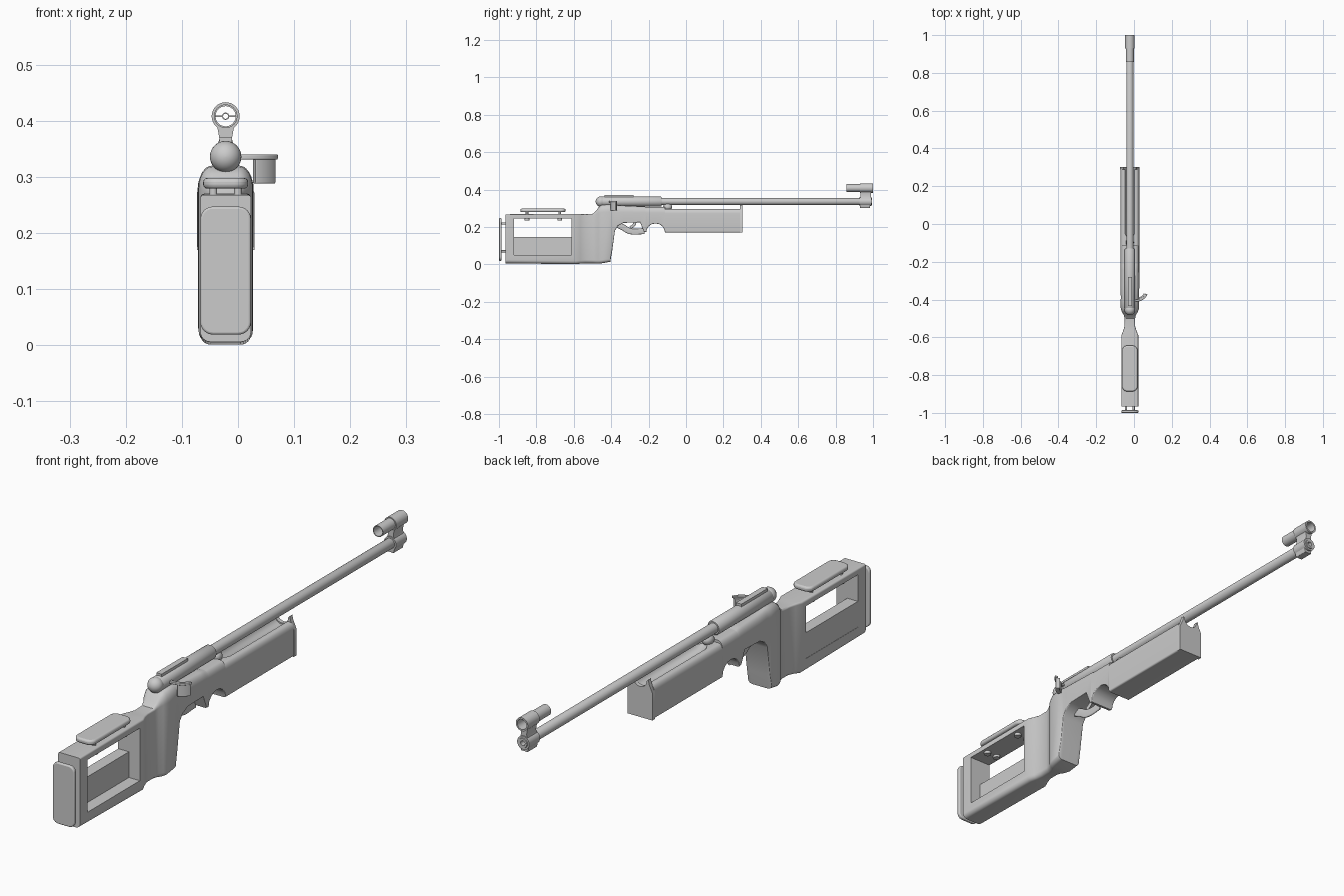
import bpy, bmesh
from math import sin, cos, pi, radians

if "Cube" in bpy.data.objects:
    bpy.data.objects.remove(bpy.data.objects["Cube"], do_unlink=True)

CX = -0.022      # centre plane of the body
BORE = 0.336     # height of the barrel axis
SIGHT = 0.408    # height of the front sight axis


def finish(obj):
    bpy.ops.object.select_all(action='DESELECT')
    obj.select_set(True)
    bpy.context.view_layer.objects.active = obj
    bpy.ops.object.shade_smooth_by_angle(angle=radians(35))


def loft(name, rings, loop=False, shade=True):
    """Skin a list of equal rings; cap the ends unless the rings form a loop."""
    bm = bmesh.new()
    rows = [[bm.verts.new(p) for p in ring] for ring in rings]
    pairs = list(zip(rows, rows[1:]))
    if loop:
        pairs.append((rows[-1], rows[0]))
    else:
        bm.faces.new(rows[0])
        bm.faces.new(rows[-1])
    for a, b in pairs:
        for i in range(len(a)):
            bm.faces.new((a[i - 1], a[i], b[i], b[i - 1]))
    bmesh.ops.recalc_face_normals(bm, faces=bm.faces)
    mesh = bpy.data.meshes.new(name)
    bm.to_mesh(mesh)
    bm.free()
    obj = bpy.data.objects.new(name, mesh)
    bpy.context.collection.objects.link(obj)
    if shade:
        finish(obj)
    return obj


def prism(name, outline, start, end, axis='y', shade=True):
    """Extrude a 2D outline along y or z."""
    if axis == 'y':
        rings = [[(u, t, v) for u, v in outline] for t in (start, end)]
    else:
        rings = [[(u, v, t) for u, v in outline] for t in (start, end)]
    return loft(name, rings, shade=shade)


def box(name, x, y, z, shade=True):
    return prism(name, [(x[0], z[0]), (x[1], z[0]), (x[1], z[1]), (x[0], z[1])], *y, shade=shade)


def arc(cu, cv, ru, rv, start, end, seg=6):
    """Points of an elliptical arc, angles in quarter turns."""
    angles = [(start + (end - start) * i / seg) * pi / 2 for i in range(seg + 1)]
    return [(cu + ru * cos(t), cv + rv * sin(t)) for t in angles]


def circle(cu, cv, r, n=24):
    return arc(cu, cv, r, r, 0, 4, n)[:-1]


def rounded(cu, cv, hu, hv, r):
    signs = [(1, 1), (-1, 1), (-1, -1), (1, -1)]
    return [p for q, (su, sv) in enumerate(signs)
            for p in arc(cu + su * (hu - r), cv + sv * (hv - r), r, r, q, q + 1)]


def lathe(name, profile, z, x=CX, loop=False, shade=True):
    """Revolve (y, radius) pairs about an axis along y."""
    rings = [[(u, y, v) for u, v in circle(x, z, r, 32)] for y, r in profile]
    return loft(name, rings, loop, shade)


def tube(name, start, end, outer, inner, z):
    return lathe(name, [(start, inner), (start, outer), (end, outer), (end, inner)], z, loop=True)


def ball(name, y, z, ry, rz):
    lathe(name, arc(y, 0, ry, rz, 1.98, 0.02, 16), z)


def soften(obj, width):
    mod = obj.modifiers.new("soft_edges", 'BEVEL')
    mod.width, mod.segments = width, 3
    mod.limit_method, mod.angle_limit = 'ANGLE', radians(40)


def cut(obj, cutter):
    mod = obj.modifiers.new("cut", 'BOOLEAN')
    mod.operation, mod.solver, mod.object = 'DIFFERENCE', 'EXACT', cutter
    graph = bpy.context.evaluated_depsgraph_get()
    mesh = bpy.data.meshes.new_from_object(obj.evaluated_get(graph))
    obj.modifiers.clear()
    obj.data = mesh
    bpy.data.objects.remove(cutter, do_unlink=True)
    finish(obj)


def section(y, hw, bottom, top):
    """Body cross-section: round lower corners, shoulders that grow with height."""
    r = .018 - .07 * bottom
    rise = max(top - .268, 0)
    cx, cz = .006 + .36 * rise, .006 + .65 * rise
    half = (arc(hw - r, bottom + r, r, r, -1, 0)
            + arc(hw - cx, top - cz, cx, cz, 0, 1))
    return ([(CX + u, y, v) for u, v in half] + [(CX - u, y, v) for u, v in reversed(half)])


# Stock: butt, pinched wrist, grip and action bed in one skin
stations = [
    (-.965, .045, .006, .268), (-.59, .045, .001, .27), (-.565, .035, .004, .269),
    (-.54, .028, .006, .268), (-.5, .028, .006, .27), (-.482, .032, .005, .285),
    (-.468, .041, .005, .305), (-.45, .048, .006, .318), (-.405, .049, .014, .32),
    (-.395, .048, .07, .32), (-.38, .048, .18, .318), (-.365, .049, .205, .316),
    (-.335, .05, .222, .314), (-.245, .05, .225, .31), (-.225, .05, .174, .31)]
# Finger arch ahead of the trigger guard
stations += [(y, .05, z, .306) for y, z in arc(-.163, .172, .05, .047, 2, 0, 8)]
stock = loft("stock", [section(*s) for s in stations], shade=False)
cut(stock, box("window_cutter", (-.2, .2), (-.92, -.612), (.05, .246), False))
box("window_panel", (CX - .044, CX), (-.922, -.61), (.045, .146))

# Fore-end with a barrel channel and a forked end plate
forend = loft("forend", [section(y, .05, .171, .296) for y in (-.113, .29)], shade=False)
cut(forend, lathe("channel_cutter", [(-.09, .01), (-.05, .027), (.4, .027)], .306, shade=False))
side = [(.034, .318), (.038, .3), (.051, .272), (.051, .17)]
prism("forend_end_plate", [(CX - u, v) for u, v in side]
      + [(CX + u, v) for u, v in reversed(side)]
      + arc(CX, .312, .028, .028, 0, -2, 16), .288, .303)

# Butt plate on two pairs of rods
soften(prism("butt_plate", rounded(CX, .133, .045, .114, .022), -1, -.986), .004)
for z in (.07, .218):
    for x in (CX - .02, CX + .02):
        lathe("butt_rod", [(-.988, .006), (-.95, .006)], z, x)

# Cheek rest on posts with lock nuts
soften(prism("cheek_rest", rounded(CX, -.765, .04, .121, .025), .279, .298, 'z'), .007)
for y in (-.85, -.675):
    for x in (CX - .022, CX + .022):
        prism("cheek_post", circle(x, y, .007), .24, .285, 'z')
        prism("cheek_nut", circle(x, y, .013), .236, .247, 'z')


# Trigger guard and trigger
def ribbon(name, path, hw, depth):
    curve = bpy.data.curves.new(name, 'CURVE')
    curve.dimensions, curve.resolution_u = '3D', 8
    curve.extrude, curve.bevel_depth, curve.bevel_resolution = hw, depth, 2
    spline = curve.splines.new('BEZIER')
    spline.bezier_points.add(len(path) - 1)
    for p, (y, z) in zip(spline.bezier_points, path):
        p.co = (CX, y, z)
        p.handle_left_type = p.handle_right_type = 'AUTO'
    bpy.context.collection.objects.link(bpy.data.objects.new(name, curve))


ribbon("trigger_guard", [(-.365, .212), (-.335, .197), (-.3, .178), (-.222, .178)], .012, .004)
ribbon("trigger", [(-.272, .228), (-.278, .212), (-.298, .196)], .005, .003)

# Receiver, sight rail and rear ball
lathe("receiver", [(-.45, .024), (-.445, .027), (-.135, .027), (-.13, .024)], BORE)
box("sight_rail", (CX - .011, CX + .011), (-.435, -.28), (.352, .371))
ball("receiver_ball", -.455, BORE, .028, .028)


# Bolt handle: swept arm with a paddle hanging below
def crescent(inner, outer, start, end):
    return (arc(.012, -.345, outer, outer, start, end, 10)
            + arc(.012, -.345, inner, inner, end, start, 10))


soften(prism("bolt_arm", crescent(.054, .066, -1.25, -.28), .331, .34, 'z'), .002)
soften(prism("bolt_paddle", crescent(.046, .063, -.8, -.32), .288, .334, 'z'), .002)

# Barrel with an open muzzle, and its bedding knob
lathe("barrel", [(-.14, .019), (.99, .019), (.995, .017), (.995, .009), (.95, .009)], BORE)
ball("bedding_knob", -.098, .307, .024, .021)

# Front sight: clamp, foot, post, hooded tube and ring insert
tube("sight_clamp", .928, .992, .025, .018, BORE)
foot = [(-.014, .302), (.014, .302), (.019, .325), (-.019, .325)]
soften(prism("sight_foot", [(CX + u, v) for u, v in foot], .93, .985), .002)
post = [(.016, .352), (.011, .368), (.015, .389)]
prism("sight_post", [(CX + u, v) for u, v in post]
      + [(CX - u, v) for u, v in reversed(post)], .932, .988)
tube("sight_hood", .93, 1, .025, .019, SIGHT)
tube("sight_sleeve", .857, .935, .021, .018, SIGHT)
tube("sight_ring", .962, .968, .0065, .0045, SIGHT)
for s in (-1, 1):
    box("sight_crossbar", sorted((CX + s * .006, CX + s * .02)), (.962, .968),
        (SIGHT - .0015, SIGHT + .0015))
